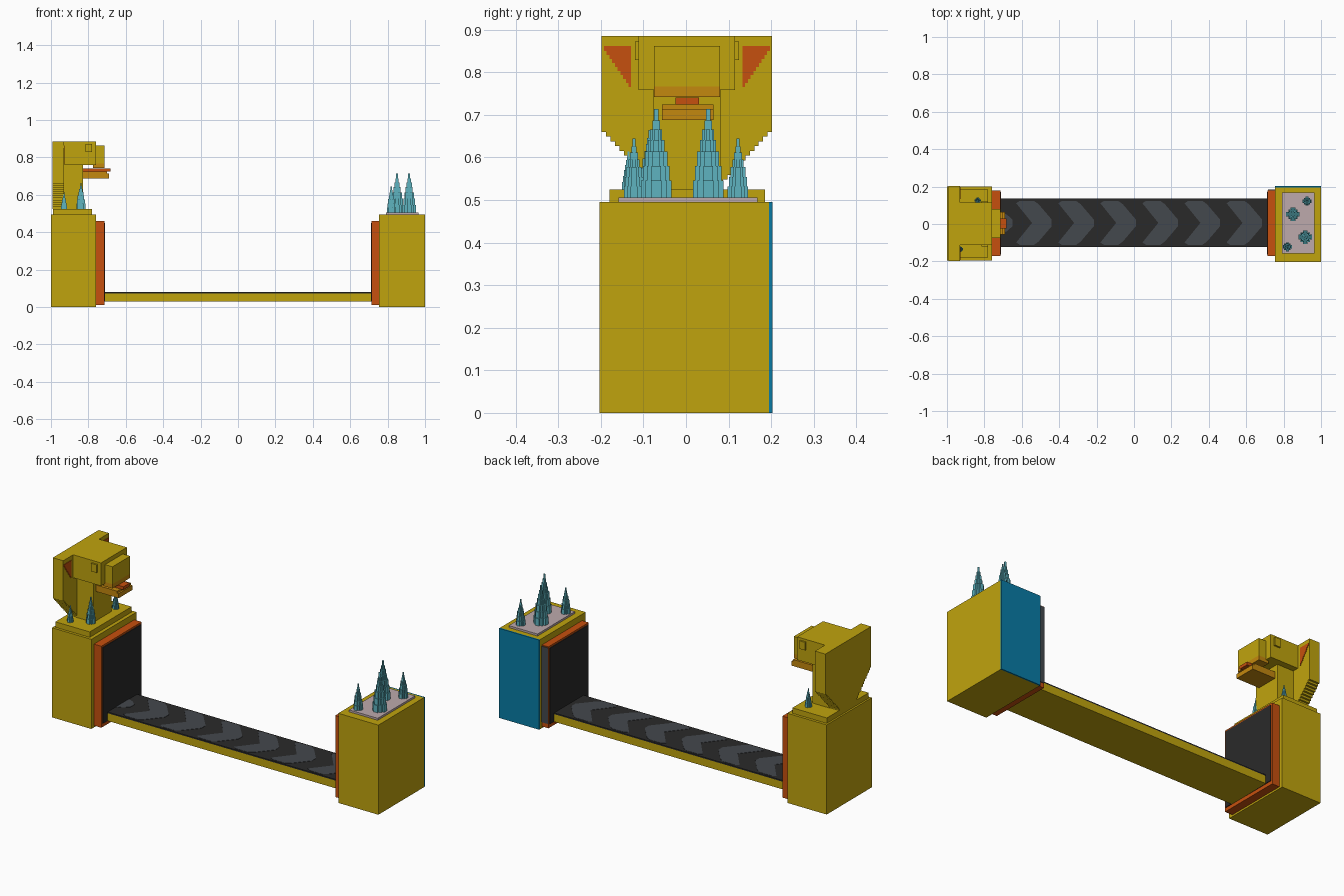
import bpy
import bmesh
from mathutils import Vector

if "Cube" in bpy.data.objects:
    bpy.data.objects.remove(bpy.data.objects["Cube"], do_unlink=True)


def linear(c):
    c /= 255
    return c / 12.92 if c <= 0.04045 else ((c + 0.055) / 1.055) ** 2.4


def material(name, r, g, b):
    col = (linear(r), linear(g), linear(b), 1)
    m = bpy.data.materials.new(name)
    m.use_nodes = True
    m.diffuse_color = col
    m.node_tree.nodes["Principled BSDF"].inputs["Base Color"].default_value = col
    return m


YELLOW = material("yellow", 192, 164, 13)
ORANGE = material("burnt_orange", 198, 80, 14)
MUSTARD = material("mustard", 196, 136, 14)
BLACK = material("belt_black", 42, 42, 42)
SLATE = material("slate", 68, 72, 77)
BLUE = material("blue", 8, 124, 166)
TEAL = material("teal", 94, 180, 192)
PINK = material("pale_pink", 190, 170, 172)


def finish(name, bm, mat):
    bmesh.ops.recalc_face_normals(bm, faces=bm.faces)
    me = bpy.data.meshes.new(name)
    bm.to_mesh(me)
    bm.free()
    me.materials.append(mat)
    ob = bpy.data.objects.new(name, me)
    bpy.context.collection.objects.link(ob)
    return ob


def boxes(name, mat, *ranges):
    """Each range is (x0, x1, y0, y1, z0, z1)."""
    bm = bmesh.new()
    for x0, x1, y0, y1, z0, z1 in ranges:
        for v in bmesh.ops.create_cube(bm, size=1)["verts"]:
            v.co = (x1 if v.co.x > 0 else x0,
                    y1 if v.co.y > 0 else y0,
                    z1 if v.co.z > 0 else z0)
    return finish(name, bm, mat)


def prism(name, mat, points, offset):
    """Extrude a 3D outline by an offset vector."""
    bm = bmesh.new()
    face = bm.faces.new([bm.verts.new(p) for p in points])
    ext = bmesh.ops.extrude_face_region(bm, geom=[face])["geom"]
    # the extrusion leaves the first outline in place as the closing cap
    for v in (g for g in ext if isinstance(g, bmesh.types.BMVert)):
        v.co += Vector(offset)
    if face.is_valid is False:
        bm.faces.new(bm.verts[:len(points)])
    return finish(name, bm, mat)


def staircase(a, b, steps):
    """Stepped line from a to b in the (y, z) plane, moving in y first."""
    dy, dz = (b[0] - a[0]) / steps, (b[1] - a[1]) / steps
    pts = []
    for i in range(steps):
        pts += [(a[0] + i * dy, a[1] + i * dz), (a[0] + (i + 1) * dy, a[1] + i * dz)]
    return pts + [b]


# Spike tiers: height fraction at the top, radius
TIERS = [(0.2, 0.036), (0.36, 0.031), (0.52, 0.026), (0.65, 0.019),
         (0.77, 0.014), (0.87, 0.009), (1.0, 0.005)]


def spike(name, x, y, z, h):
    parts, low = [], 0
    s = h / 0.21
    for top, r in TIERS:
        for a, b in ((1, 0.35), (0.35, 1), (0.7, 0.7)):
            a, b = a * r * s, b * r * s
            parts.append((x - a, x + a, y - b, y + b, z + low * h, z + top * h))
        low = top
    boxes(name, TEAL, *parts)


# Pillars
boxes("left_pillar", YELLOW, (-1, -0.76, -0.195, 0.2, 0, 0.495))
boxes("right_pillar", YELLOW, (0.755, 1, -0.203, 0.195, 0, 0.495))
boxes("right_pillar_back_plate", BLUE, (0.755, 1, 0.195, 0.203, 0, 0.495))
boxes("left_pillar_ledge", YELLOW, (-0.99, -0.78, -0.18, 0.185, 0.495, 0.525))
boxes("right_pillar_tray", PINK, (0.79, 0.965, -0.158, 0.168, 0.495, 0.506))

# Door frames and their dark panels on the inner sides
for side, s in (("left", -1), ("right", 1)):
    boxes(side + "_frame", ORANGE,
          (*sorted((s * 0.76, s * 0.715)), -0.172, 0.18, 0.01, 0.46))
    boxes(side + "_door_panel", BLACK,
          (*sorted((s * 0.715, s * 0.711)), -0.163, 0.171, 0.03, 0.45))
boxes("right_frame_back_plate", SLATE, (0.716, 0.755, 0.18, 0.184, 0.035, 0.455))

# Conveyor bridge with belt and chevrons
boxes("conveyor_body", YELLOW, (-0.715, 0.715, -0.122, 0.135, 0.03, 0.072))
boxes("conveyor_belt", BLACK, (-0.715, 0.715, -0.122, 0.135, 0.072, 0.079))
BELT_Y, BELT_Z = 0.006, 0.0792
for i in range(6):
    x = -0.63 + i * 0.225
    half = [(0.0, 0.105), (0.02, 0.118), (0.095, 0.118), (0.12, 0.1)]
    outline = [(0.085, 0)] + half + [(0.19, 0.018), (0.19, -0.018)]
    outline += [(px, -py) for px, py in reversed(half)]
    prism("belt_chevron_%d" % (i + 1), SLATE,
          [(x + px, BELT_Y + py, BELT_Z) for px, py in outline], (0, 0, 0.0015))
prism("belt_chevron_tip", SLATE,
      [(px, BELT_Y + py, BELT_Z) for px, py in
       ((-0.711, -0.055), (-0.68, -0.045), (-0.65, -0.018),
        (-0.65, 0.018), (-0.68, 0.045), (-0.711, 0.055))], (0, 0, 0.0015))

# Hood behind the head, tapering in steps to the ledge
right_edge = [(0.2, 0.885)] + staircase((0.2, 0.66), (0.075, 0.525), 12)
hood = right_edge + [(-y, z) for y, z in reversed(right_edge)]
prism("hood", YELLOW, [(-0.993, y + 0.002, z) for y, z in hood], (0.063, 0, 0))

# Stepped orange markings on the hood front
marking = [(0.131, 0.862), (0.195, 0.862)] + staircase((0.195, 0.85), (0.131, 0.765), 9)[1:]
marking = [(0.131, 0.862), (0.195, 0.862)] + [
    (y, z) for y, z in staircase((0.195, 0.85), (0.137, 0.765), 9)] + [(0.131, 0.765)]
for side, s in (("left", 1), ("right", -1)):
    prism(side + "_hood_marking", ORANGE,
          [(-0.931, s * y + 0.002, z) for y, z in marking], (0.004, 0, 0))
    # Eyes
    boxes(side + "_eye", YELLOW,
          (-0.815, -0.78, *sorted((s * 0.1 + 0.002, s * 0.122 + 0.002)), 0.828, 0.872))

# Neck, head and mouth
boxes("neck", YELLOW, (-0.935, -0.83, -0.077, 0.081, 0.52, 0.765))
boxes("head", YELLOW, (-0.935, -0.76, -0.111, 0.115, 0.758, 0.885))
boxes("snout", YELLOW, (-0.765, -0.715, -0.075, 0.08, 0.766, 0.862))
boxes("upper_lip", MUSTARD, (-0.775, -0.715, -0.075, 0.08, 0.742, 0.766))
boxes("tongue", ORANGE, (-0.835, -0.683, -0.025, 0.03, 0.724, 0.741))
boxes("lower_jaw", MUSTARD, (-0.835, -0.69, -0.056, 0.064, 0.688, 0.713),
      (-0.835, -0.7, -0.056, 0.064, 0.713, 0.724))

# Spikes
for i, (x, y, z, h) in enumerate((
        (0.85, 0.052, 0.504, 0.21), (0.915, -0.07, 0.504, 0.21),
        (0.925, 0.122, 0.504, 0.14), (0.82, -0.122, 0.504, 0.14),
        (-0.93, -0.135, 0.524, 0.09), (-0.84, -0.085, 0.524, 0.14),
        (-0.835, 0.125, 0.524, 0.1))):
    spike("spike_%d" % (i + 1), x, y, z, h)
